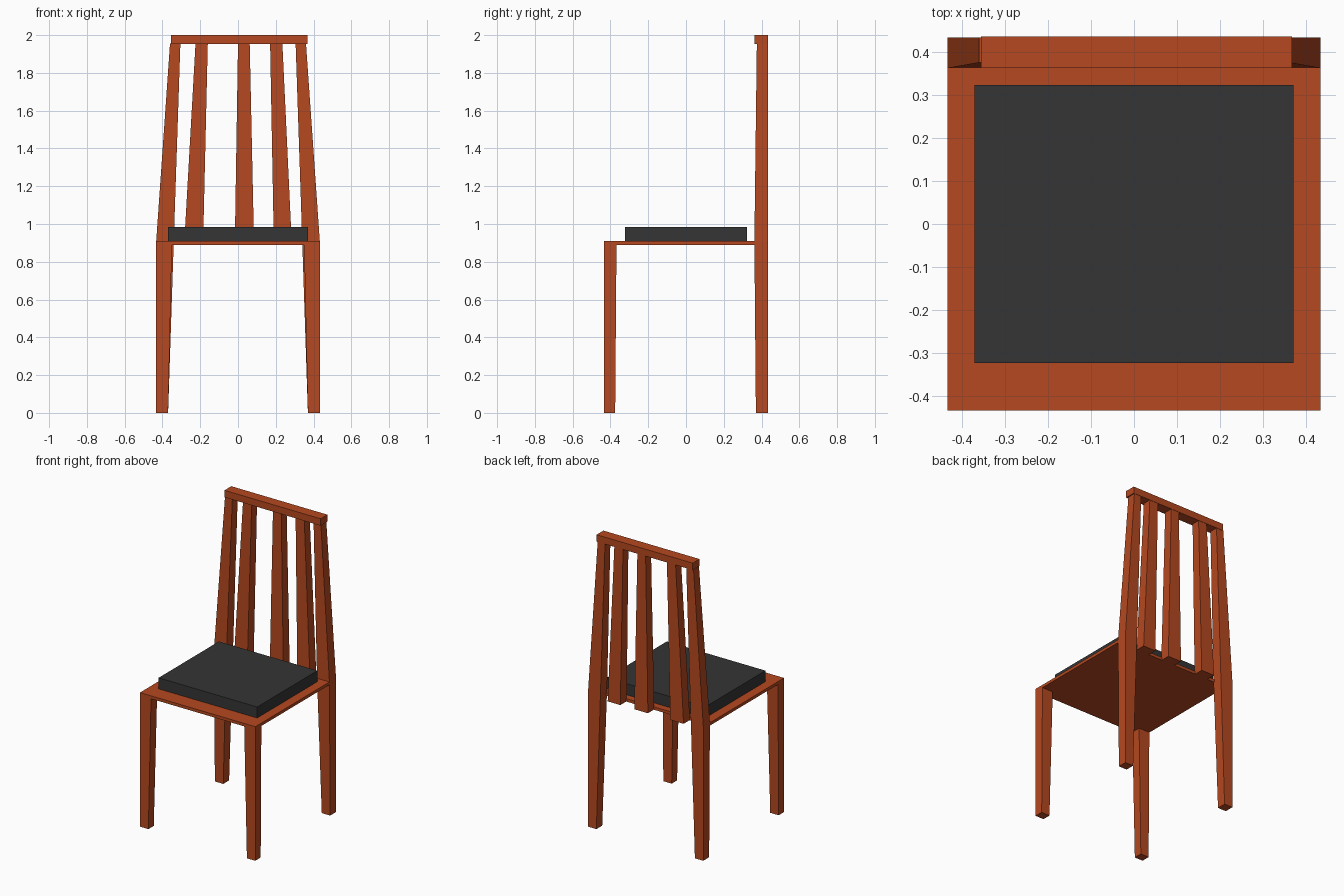
import bpy
import bmesh

if "Cube" in bpy.data.objects:
    bpy.data.objects.remove(bpy.data.objects["Cube"])


def material(name, color):
    m = bpy.data.materials.new(name)
    m.use_nodes = True
    m.diffuse_color = color
    m.node_tree.nodes["Principled BSDF"].inputs["Base Color"].default_value = color
    return m


WOOD = material("orange_wood", (0.46, 0.065, 0.014, 1))
FABRIC = material("charcoal_fabric", (0.035, 0.035, 0.035, 1))


def loft(name, sections, mat=WOOD, mirror=False):
    """Square bar through (z, x0, x1, y0, y1) sections."""
    bm = bmesh.new()
    rings = []
    for z, x0, x1, y0, y1 in sections:
        rings.append([bm.verts.new((x, y, z)) for x, y in
                      ((x0, y0), (x1, y0), (x1, y1), (x0, y1))])
    for a, b in zip(rings, rings[1:]):
        for i in range(4):
            j = (i + 1) % 4
            bm.faces.new((a[i], a[j], b[j], b[i]))
    bm.faces.new(rings[0][::-1])
    bm.faces.new(rings[-1])
    if mirror:
        for v in bm.verts:
            v.co.x *= -1
    bmesh.ops.recalc_face_normals(bm, faces=bm.faces)
    mesh = bpy.data.meshes.new(name)
    bm.to_mesh(mesh)
    bm.free()
    mesh.materials.append(mat)
    ob = bpy.data.objects.new(name, mesh)
    bpy.context.scene.collection.objects.link(ob)
    return ob


# Seat board and cushion
loft("seat", [(z, -0.433, 0.433, -0.433, 0.37) for z in (0.89, 0.91)])
loft("cushion", [(z, -0.37, 0.37, -0.323, 0.323) for z in (0.91, 0.985)], FABRIC)

# Front legs and the rear posts that lean in above the seat
for side, flip in (("left", False), ("right", True)):
    loft("front_leg_" + side, [(0, 0.37, 0.433, -0.433, -0.375),
                               (0.89, 0.35, 0.433, -0.433, -0.368)], mirror=flip)
    loft("rear_post_" + side, [(0, 0.37, 0.433, 0.37, 0.433),
                               (0.91, 0.34, 0.433, 0.362, 0.433),
                               (1.955, 0.305, 0.36, 0.375, 0.433)], mirror=flip)

# Tapered back slats
slats = {"left": (0.19, 0.285, 0.17, 0.235),
         "middle": (-0.017, 0.085, 0.0, 0.062),
         "right": (-0.285, -0.185, -0.225, -0.16)}
for side, (a, b, c, d) in slats.items():
    loft("slat_" + side, [(0.89, a, b, 0.365, 0.433), (1.955, c, d, 0.375, 0.433)])

# Top rail
loft("top_rail", [(z, -0.355, 0.367, 0.362, 0.435) for z in (1.953, 2.0)])
